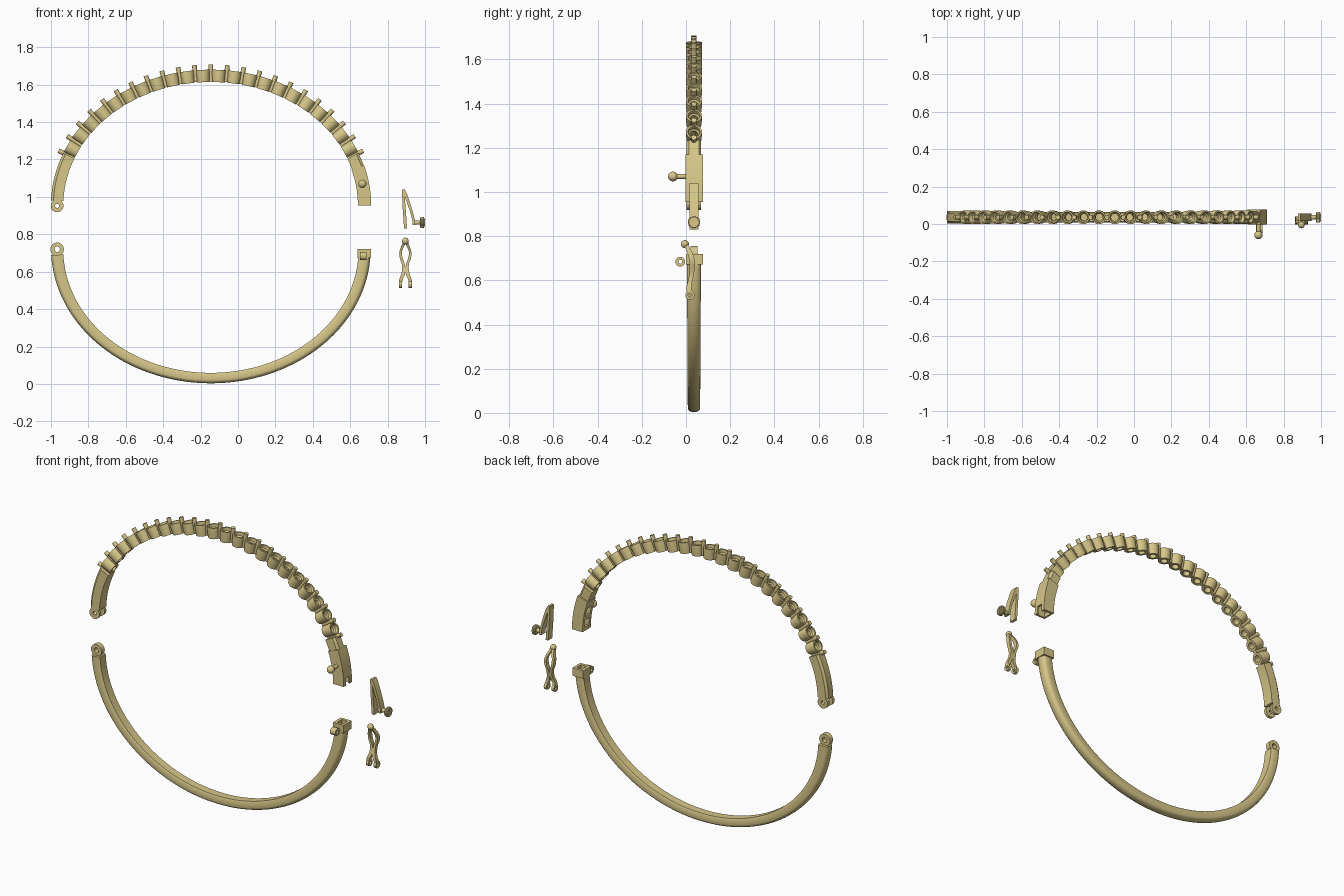
import bpy, bmesh, math
from mathutils import Vector, Matrix

if "Cube" in bpy.data.objects:
    bpy.data.objects.remove(bpy.data.objects["Cube"])

CX, CY = -0.145, 0.036
RX = 0.822
gold = bpy.data.materials.new("gold")
gold.diffuse_color = (0.68, 0.57, 0.25, 1)
gold.use_nodes = True
gold.node_tree.nodes["Principled BSDF"].inputs["Base Color"].default_value = gold.diffuse_color


def make(name, bm):
    bmesh.ops.recalc_face_normals(bm, faces=bm.faces)
    me = bpy.data.meshes.new(name)
    bm.to_mesh(me)
    bm.free()
    me.materials.append(gold)
    ob = bpy.data.objects.new(name, me)
    bpy.context.collection.objects.link(ob)
    return ob


def loft(name, rings, cyclic=False):
    bm = bmesh.new()
    vs = [[bm.verts.new(p) for p in r] for r in rings]
    n, m = len(vs[0]), len(vs)
    for i in range(m if cyclic else m - 1):
        a, b = vs[i], vs[(i + 1) % m]
        for j in range(n):
            k = (j + 1) % n
            bm.faces.new((a[j], a[k], b[k], b[j]))
    if not cyclic:
        bm.faces.new(vs[0])
        bm.faces.new(vs[-1])
    return make(name, bm)


def lathe(name, profile, mat, segs=24):
    """Closed (radius, height) loop revolved about local z."""
    rings = [[mat @ Vector((r * math.cos(a), r * math.sin(a), h)) for r, h in profile]
             for a in (2 * math.pi * i / segs for i in range(segs))]
    return loft(name, rings, True)


def rod(name, a, b, r, segs=16):
    a, b = Vector(a), Vector(b)
    bm = bmesh.new()
    d = b - a
    mat = Matrix.Translation((a + b) / 2) @ d.to_track_quat('Z', 'Y').to_matrix().to_4x4()
    bmesh.ops.create_cone(bm, cap_ends=True, segments=segs, radius1=r, radius2=r,
                          depth=d.length, matrix=mat)
    return make(name, bm)


def ball(name, c, r):
    bm = bmesh.new()
    bmesh.ops.create_uvsphere(bm, u_segments=20, v_segments=12, radius=r,
                              matrix=Matrix.Translation(c))
    return make(name, bm)


def box(name, lo, hi):
    (x0, y0, z0), (x1, y1, z1) = lo, hi
    return loft(name, [[(x0, y0, z), (x1, y0, z), (x1, y1, z), (x0, y1, z)] for z in (z0, z1)])


def washer(name, c, axis, half, r, hole):
    rot = Vector(axis).to_track_quat('Z', 'Y').to_matrix().to_4x4()
    prof = [(hole, -half), (r, -half), (r, half), (hole, half)]
    return lathe(name, prof, Matrix.Translation(c) @ rot)


def cut(ob, *cutters):
    for c in cutters:
        m = ob.modifiers.new("cut", 'BOOLEAN')
        m.object, m.solver = c, 'EXACT'
    dg = bpy.context.evaluated_depsgraph_get()
    me = bpy.data.meshes.new_from_object(ob.evaluated_get(dg))
    ob.modifiers.clear()
    ob.data = me
    for c in cutters:
        bpy.data.objects.remove(c)


def oval(t, cz, rz):
    """Point and outward normal on the oval at angle t in degrees."""
    a = math.radians(t)
    p = Vector((CX + RX * math.cos(a), CY, cz + rz * math.sin(a)))
    return p, Vector((math.cos(a) / RX, 0, math.sin(a) / rz)).normalized()


def sweep(name, t0, t1, section, cz=0.955, rz=0.692, steps=10):
    rings = []
    for i in range(steps + 1):
        t = t0 + (t1 - t0) * i / steps
        p, n = oval(t, cz, rz)
        rings.append([p + n * u + Vector((0, v, 0)) for u, v in section(t)])
    return loft(name, rings)


def rect(u0, u1, v0, v1):
    return lambda t: [(u0, v0), (u1, v0), (u1, v1), (u0, v1)]


# Lower half: flat inside, domed outside, slimmer at the bottom
def dome(t):
    k = abs(math.sin(math.radians(t)))
    h, w = 0.033 - 0.005 * k, 0.032 - 0.004 * k
    pts = [(-h, w * 0.85), (-h, -w * 0.85), (-h * 0.7, -w)]
    pts += [(h * 0.35 + h * 0.65 * math.cos(a), w * math.sin(a))
            for a in (math.radians(d) for d in range(-90, 91, 20))]
    return pts + [(-h * 0.7, w)]


sweep("lower_band", 182.5, 360, dome, 0.72, 0.689, 72)
washer("lower_hinge_knuckle", (-0.967, CY, 0.72), (0, 1, 0), 0.015, 0.036, 0.015)

# Upper half: solid shoulders either side of the stone row
soft = lambda t: [(-0.033, -0.033), (0.02, -0.033), (0.033, -0.022),
                  (0.033, 0.022), (0.02, 0.033), (-0.033, 0.033)]
sweep("upper_shoulder_left", 157.5, 178, soft)
sweep("upper_shoulder_right", 14, 22.5, soft)
for side in (-1, 1):
    washer("upper_hinge_lug", (-0.967, CY + side * 0.0245, 0.952), (0, 1, 0), 0.0085, 0.034, 0.011)

# Evenly spaced prongs with a stone cup between each pair
fine = [157.5 - 135 * i / 2000 for i in range(2001)]
dist = [0]
for a, b in zip(fine, fine[1:]):
    dist.append(dist[-1] + (oval(a, 0.955, 0.692)[0] - oval(b, 0.955, 0.692)[0]).length)
COUNT = 22
spots = [fine[min(range(2001), key=lambda i: abs(dist[i] - dist[-1] * k / (2 * COUNT)))]
         for k in range(2 * COUNT + 1)]
cup = [(0.019, -0.033), (0.034, -0.033), (0.037, 0.02), (0.036, 0.033),
       (0.028, 0.033), (0.026, 0.014), (0.019, 0.008)]
for k, t in enumerate(spots):
    p, n = oval(t, 0.955, 0.692)
    if k % 2 == 0:
        rod("prong", p - n * 0.03, p + n * 0.061, 0.0125, 12)
    else:
        m = Matrix((Vector((0, 1, 0)).cross(n), Vector((0, 1, 0)), n)).transposed().to_4x4()
        lathe("stone_cup", cup, Matrix.Translation(p) @ m)

# Clasp housing: hollow, notched outside, two windows inside
housing = sweep("clasp_housing", 0, 17, rect(-0.036, 0.035, -0.038, 0.042))
cut(housing,
    sweep("cut_hollow", -2, 13.5, rect(-0.024, 0.024, -0.026, 0.03)),
    sweep("cut_notch", -2, 3.5, rect(0.01, 0.06, -0.015, 0.019)),
    sweep("cut_window_a", 2, 6, rect(-0.06, -0.01, -0.02, 0.024)),
    sweep("cut_window_b", 8, 12.5, rect(-0.06, -0.01, -0.02, 0.024)))
rod("stud_stem", (0.665, 0.005, 1.07), (0.665, -0.06, 1.07), 0.011)
ball("stud_ball", (0.665, -0.059, 1.07), 0.022)

# Lower clasp end with slot and latch eyelet
end = box("clasp_end", (0.638, -0.001, 0.672), (0.711, 0.076, 0.72))
slot = box("cut_slot", (0.657, 0.015, 0.685), (0.694, 0.06, 0.75))
band = bpy.data.objects["lower_band"]
cut(band, box("cut_band", (0.63, -0.05, 0.675), (0.75, 0.1, 0.8)))
cut(end, slot)
washer("latch_eyelet", (0.67, -0.026, 0.684), (1, 0, 0), 0.018, 0.022, 0.009)

# Spring tongue: two leaves folded at the top
def leaf(name, path, y0, y1):
    loft(name, [[(x - w, y0, z), (x + w, y0, z), (x + w, y1, z), (x - w, y1, z)]
                for x, z, w in path])


leaf("tongue_inner_leaf", [(0.882, 1.035, 0.005), (0.887, 0.96, 0.008), (0.896, 0.83, 0.008)], 0.016, 0.056)
leaf("tongue_outer_leaf", [(0.884, 1.04, 0.007), (0.893, 1.02, 0.009), (0.913, 0.965, 0.008),
                           (0.929, 0.915, 0.007), (0.939, 0.875, 0.007), (0.941, 0.85, 0.007)], 0.016, 0.056)

# Push knob with knurled rim and studded face
KZ = 0.863
rod("knob_stem", (0.938, CY, KZ), (0.98, CY, KZ), 0.012)
loft("knob_head", [[(x, CY + r * s * math.cos(a), KZ + r * s * math.sin(a))
                    for i in range(32)
                    for a, s in [(math.pi * i / 16, 1 if i % 2 else 0.9)]]
                   for x, r in ((0.974, 0.025), (0.977, 0.029), (0.993, 0.029), (0.996, 0.025))])
for i in range(-1, 2):
    for j in range(-1, 2):
        y, z = CY + 0.012 * i, KZ + 0.012 * j
        box("knob_bump", (0.994, y - 0.004, z - 0.004), (0.999, y + 0.004, z + 0.004))

# Safety latch: mirrored arms bowed around an opening, S-shaped from the side
LX = 0.895
# rows: z, outer half width, inner half width, y, half thickness
arm = [(0.765, 0.012, 0, -0.004, 0.009), (0.748, 0.017, 0.001, 0.006, 0.010),
       (0.732, 0.024, 0.009, 0.015, 0.011), (0.71, 0.031, 0.018, 0.023, 0.012),
       (0.69, 0.033, 0.019, 0.027, 0.012), (0.668, 0.029, 0.014, 0.028, 0.012),
       (0.645, 0.020, 0.005, 0.027, 0.011), (0.625, 0.017, 0, 0.025, 0.010),
       (0.60, 0.019, 0, 0.020, 0.010), (0.58, 0.025, 0.004, 0.014, 0.010),
       (0.563, 0.032, 0.013, 0.013, 0.011), (0.548, 0.034, 0.017, 0.016, 0.012)]
for s in (-1, 1):
    loft("latch_arm", [[(LX + s * i, y - h, z), (LX + s * o, y - h, z),
                        (LX + s * o, y + h, z), (LX + s * i, y + h, z)]
                       for z, o, i, y, h in arm])
    washer("latch_pivot_lug", (LX + s * 0.0255, 0.018, 0.533), (1, 0, 0), 0.0085, 0.021, 0.009)
ball("latch_tip", (LX, -0.005, 0.764), 0.018)

for ob in bpy.data.objects:
    ob.select_set(True)
    bpy.context.view_layer.objects.active = ob
bpy.ops.object.shade_smooth_by_angle(angle=math.radians(35))
